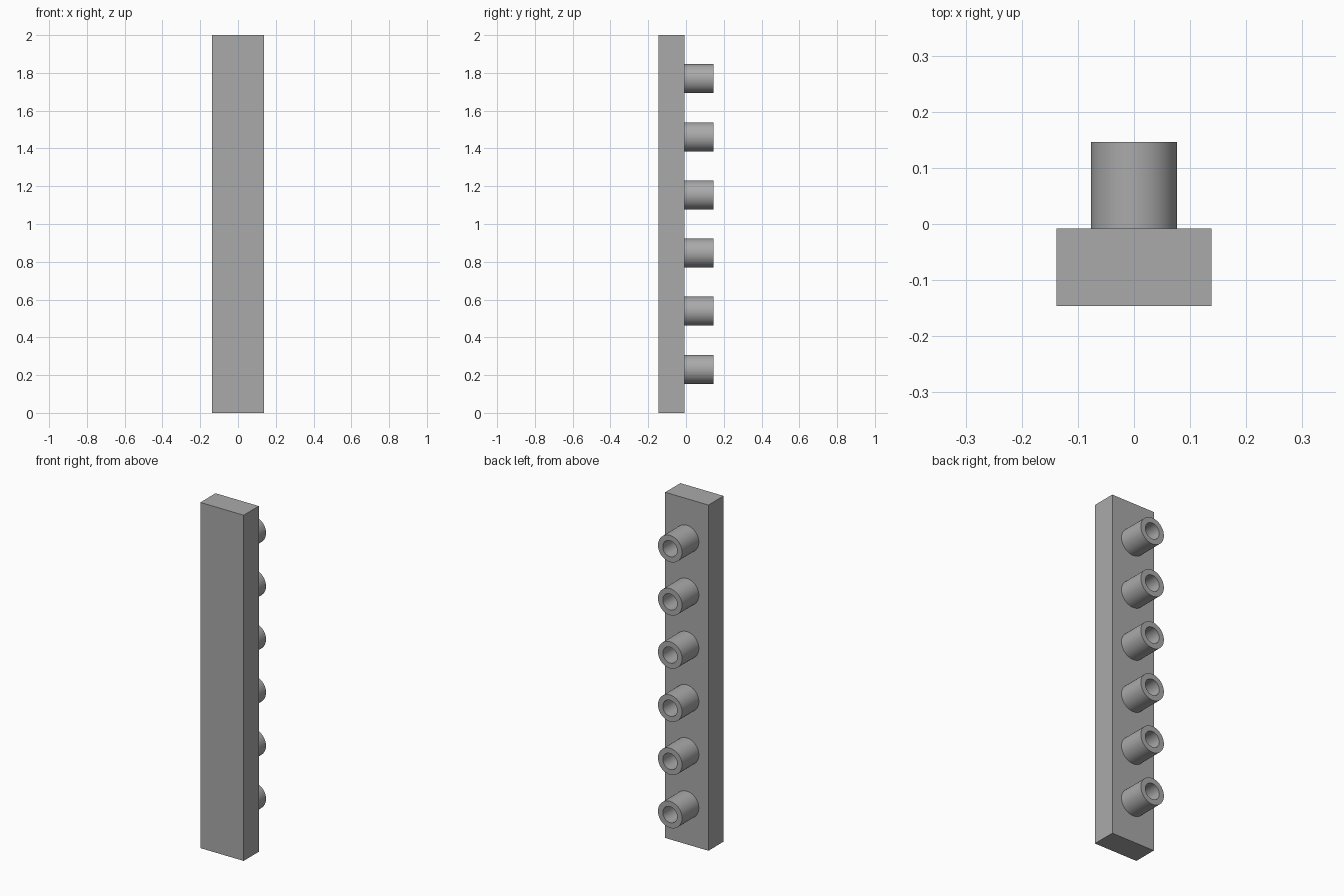
import bpy, bmesh, math
from mathutils import Matrix, Vector

cube = bpy.data.objects.get("Cube")
if cube:
    bpy.data.objects.remove(cube, do_unlink=True)

UNIT = 2 / 13                      # peg pitch is two units
BACK = -0.05 * UNIT                # plane where pegs meet the bar
GREY = (0.4, 0.4, 0.4, 1)

grey = bpy.data.materials.new("mid grey")
grey.use_nodes = True
grey.diffuse_color = GREY
grey.node_tree.nodes["Principled BSDF"].inputs["Base Color"].default_value = GREY


def make_object(name, bm):
    bmesh.ops.recalc_face_normals(bm, faces=bm.faces)
    mesh = bpy.data.meshes.new(name)
    bm.to_mesh(mesh)
    bm.free()
    mesh.materials.append(grey)
    obj = bpy.data.objects.new(name, mesh)
    bpy.context.collection.objects.link(obj)
    return obj


# Flat upright bar
bm = bmesh.new()
bmesh.ops.create_cube(bm, size=1)
bmesh.ops.scale(bm, vec=(1.8 * UNIT, 0.9 * UNIT, 2), verts=bm.verts)
bmesh.ops.translate(bm, vec=(0, BACK - 0.45 * UNIT, 1), verts=bm.verts)
make_object("bar", bm)


# Hollow peg: a wall profile spun round the y axis
def add_peg(name, z, outer=0.5 * UNIT, inner=0.3 * UNIT, sides=64):
    bm = bmesh.new()
    profile = [(outer, 0), (outer, UNIT), (inner, UNIT), (inner, 0)]
    verts = [bm.verts.new((r, y, 0)) for r, y in profile]
    edges = [bm.edges.new(pair) for pair in zip(verts, verts[1:] + verts[:1])]
    bmesh.ops.spin(bm, geom=verts + edges, cent=(0, 0, 0), axis=(0, 1, 0),
                   angle=math.tau, steps=sides, use_merge=True)
    bmesh.ops.remove_doubles(bm, verts=bm.verts, dist=1e-5)
    bmesh.ops.translate(bm, vec=(0, BACK, z), verts=bm.verts)
    peg = make_object(name, bm)
    bpy.ops.object.select_all(action="DESELECT")
    peg.select_set(True)
    bpy.context.view_layer.objects.active = peg
    bpy.ops.object.shade_smooth_by_angle(angle=math.radians(30))


for i in range(6):
    add_peg(f"peg_{i + 1}", (1.5 + 2 * i) * UNIT)
